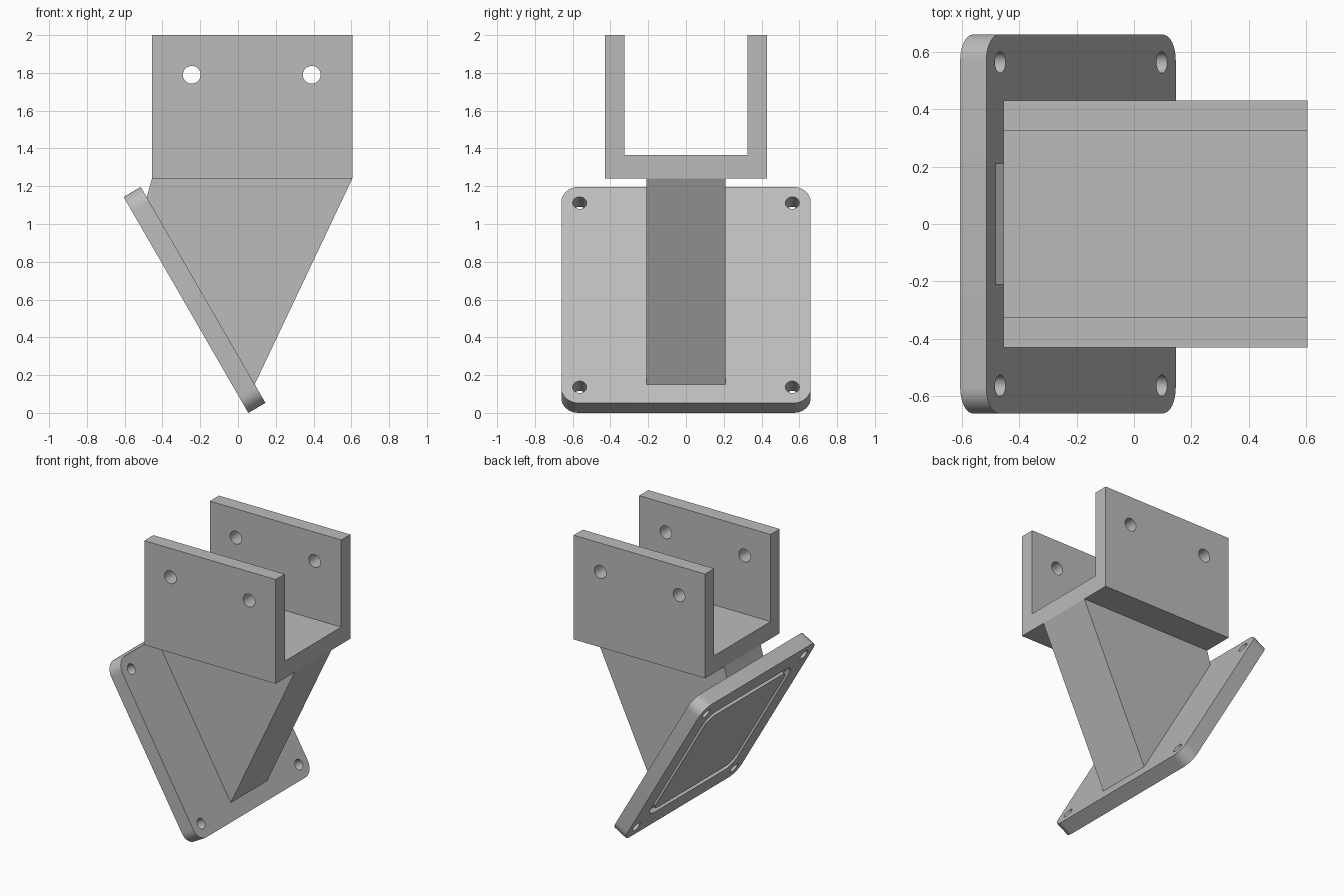
import bpy, bmesh, math
from mathutils import Matrix, Vector

if "Cube" in bpy.data.objects:
    bpy.data.objects.remove(bpy.data.objects["Cube"])

grey = bpy.data.materials.new("grey plastic")
grey.diffuse_color = (0.5, 0.5, 0.5, 1)
grey.use_nodes = True
grey.node_tree.nodes["Principled BSDF"].inputs["Base Color"].default_value = grey.diffuse_color


def prism(name, points, start, end, axis="Z"):
    """Extrude a 2D outline along z, or an x-z outline along y."""
    bm = bmesh.new()
    place = (lambda p, d: (p[0], p[1], d)) if axis == "Z" else (lambda p, d: (p[0], d, p[1]))
    face = bm.faces.new([bm.verts.new(place(p, start)) for p in points])
    move = Vector(place((0, 0), end - start))
    new = bmesh.ops.extrude_face_region(bm, geom=[face], use_keep_orig=True)["geom"]
    bmesh.ops.translate(bm, vec=move, verts=[v for v in new if isinstance(v, bmesh.types.BMVert)])
    bmesh.ops.recalc_face_normals(bm, faces=bm.faces)
    mesh = bpy.data.meshes.new(name)
    bm.to_mesh(mesh)
    bm.free()
    mesh.materials.append(grey)
    ob = bpy.data.objects.new(name, mesh)
    bpy.context.collection.objects.link(ob)
    return ob


def circle(x, y, r, n=32):
    return [(x + r * math.cos(2 * math.pi * i / n), y + r * math.sin(2 * math.pi * i / n))
            for i in range(n)]


def rounded_square(half, r, n=10):
    pts = []
    for k, (sx, sy) in enumerate([(1, 1), (-1, 1), (-1, -1), (1, -1)]):
        for i in range(n + 1):
            a = math.pi / 2 * (k + i / n)
            pts.append((sx * (half - r) + r * math.cos(a), sy * (half - r) + r * math.sin(a)))
    return pts


def cut(ob, cutter):
    mod = ob.modifiers.new("cut", "BOOLEAN")
    mod.operation = "DIFFERENCE"
    mod.solver = "EXACT"
    mod.object = cutter
    bpy.context.view_layer.objects.active = ob
    bpy.ops.object.modifier_apply(modifier=mod.name)
    bpy.data.objects.remove(cutter)


def smooth(ob):
    bpy.ops.object.select_all(action="DESELECT")
    ob.select_set(True)
    bpy.context.view_layer.objects.active = ob
    bpy.ops.object.shade_smooth_by_angle(angle=math.radians(30))


# U-shaped bracket, profile in y-z swept along x
x0, x1 = -0.455, 0.605
profile = [(-0.43, 1.24), (0.43, 1.24), (0.43, 2), (0.325, 2),
           (0.325, 1.365), (-0.325, 1.365), (-0.325, 2), (-0.43, 2)]
bracket = prism("u_bracket", profile, x0, x1)
bracket.data.transform(Matrix(((0, 0, 1, 0), (1, 0, 0, 0), (0, 1, 0, 0), (0, 0, 0, 1))))
for x in (-0.245, 0.39):
    cut(bracket, prism("bolt_hole", circle(x, 1.79, 0.047), -0.6, 0.6, "Y"))
smooth(bracket)

# Wedge-shaped web joining bracket and plate
prism("wedge_web", [(x0, 1.24), (x1, 1.24), (0.087, 0.148), (-0.485, 1.136)], -0.21, 0.21, "Y")

# Tilted mounting plate with corner holes and a seal groove underneath
T = 0.0525
plate = prism("mounting_plate", rounded_square(0.66, 0.09), -T, T)
for u in (-0.563, 0.563):
    for v in (-0.563, 0.563):
        cut(plate, prism("screw_hole", circle(u, v, 0.037), -0.2, 0.2))
groove = prism("groove_cutter", rounded_square(0.505, 0.11), -0.1, -T + 0.035)
cut(groove, prism("groove_core", rounded_square(0.455, 0.06), -0.2, 0.2))
cut(plate, groove)
plate.data.transform(Matrix.Translation((-0.23, 0, 0.598)) @ Matrix.Rotation(math.radians(60), 4, "Y"))
smooth(plate)
